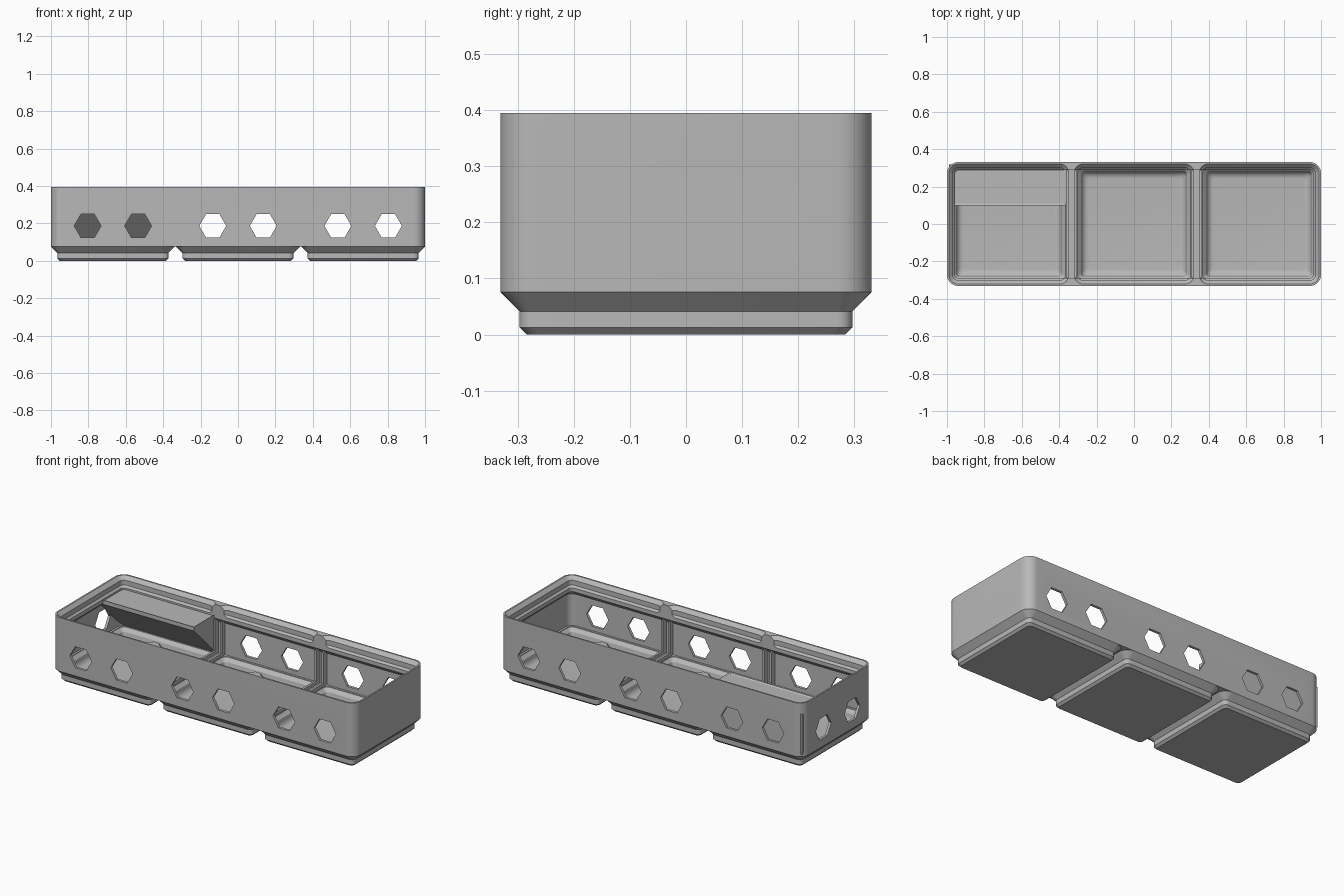
import bpy, bmesh, math
from mathutils import Matrix, Vector

if "Cube" in bpy.data.objects:
    bpy.data.objects.remove(bpy.data.objects["Cube"], do_unlink=True)

PITCH = 0.669                     # spacing of the three cells
HX, HY, HC = 1.0, 0.331, 0.331    # half sizes of the bin and of one cell
CELLS = (-PITCH, 0, PITCH)
RADIUS, WALL = 0.06, 0.0155

grey = bpy.data.materials.new("plain grey")
grey.use_nodes = True
grey.diffuse_color = (0.48, 0.48, 0.48, 1)
grey.node_tree.nodes["Principled BSDF"].inputs["Base Color"].default_value = grey.diffuse_color


def make_object(name, bm):
    bmesh.ops.recalc_face_normals(bm, faces=bm.faces)
    mesh = bpy.data.meshes.new(name)
    bm.to_mesh(mesh)
    bm.free()
    mesh.materials.append(grey)
    obj = bpy.data.objects.new(name, mesh)
    bpy.context.collection.objects.link(obj)
    return obj


def loft(bm, cx, hx, hy, profile, steps=8):
    """Stack rounded rectangles; profile holds (height, inset) pairs."""
    previous = None
    for z, inset in profile:
        r = max(RADIUS - inset, 0.022)
        ring = []
        for quarter, (sx, sy) in enumerate(((1, 1), (-1, 1), (-1, -1), (1, -1))):
            for i in range(steps + 1):
                a = (quarter + i / steps) * math.pi / 2
                ring.append(bm.verts.new((cx + sx * (hx - inset - r) + r * math.cos(a),
                                          sy * (hy - inset - r) + r * math.sin(a), z)))
        if previous:
            for i in range(len(ring)):
                j = (i + 1) % len(ring)
                bm.faces.new((previous[i], previous[j], ring[j], ring[i]))
        else:
            bm.faces.new(ring[::-1])
        previous = ring
    bm.faces.new(previous)


def loft_object(name, cx, hx, hy, profile):
    bm = bmesh.new()
    loft(bm, cx, hx, hy, profile)
    return make_object(name, bm)


def combine(target, tool, operation):
    """Apply a boolean and drop the tool object."""
    tool.hide_render = True
    mod = target.modifiers.new("cut", 'BOOLEAN')
    mod.operation, mod.solver, mod.object = operation, 'EXACT', tool
    bpy.context.view_layer.objects.active = target
    bpy.ops.object.modifier_apply(modifier=mod.name)
    bpy.data.objects.remove(tool, do_unlink=True)


def box(bm, low, high):
    low, high = Vector(low), Vector(high)
    size = Matrix.Diagonal((*(high - low), 1))
    bmesh.ops.create_cube(bm, size=1, matrix=Matrix.Translation((low + high) / 2) @ size)


def hex_cutter(x, y, along_x):
    bm = bmesh.new()
    bmesh.ops.create_cone(bm, cap_ends=True, segments=6, radius1=0.072, radius2=0.072, depth=0.06)
    # turn the prism so two corners point sideways
    points = {round(math.degrees(math.atan2(v.co.y, v.co.x))) % 60 for v in bm.verts}
    if 0 not in points:
        bm.transform(Matrix.Rotation(math.radians(30), 4, 'Z'))
    bm.transform(Matrix.Rotation(math.pi / 2, 4, 'X'))
    if along_x:
        bm.transform(Matrix.Rotation(math.pi / 2, 4, 'Z'))
    bm.transform(Matrix.Translation((x, y, 0.187)))
    return make_object("hex_cutter", bm)


# Outer shell with a stepped foot under each cell
body = loft_object("bin_body", 0, HX, HY, [(0.0757, 0), (0.395, 0)])
for cx in CELLS:
    foot = loft_object("foot", cx, HC, HC, [(0, 0.047), (0.0127, 0.0343), (0.0414, 0.0343),
                                            (0.0757, 0), (0.079, 0.0005), (0.09, 0.008)])
    combine(body, foot, 'UNION')

# Main pocket, narrowed at the top by the stacking lip
pocket = loft_object("pocket", 0, HX, HY, [(0.098, WALL), (0.286, WALL), (0.312, 0.0414), (0.42, 0.0414)])
combine(body, pocket, 'DIFFERENCE')

# Rounded hollow in each foot, and the stepped lip seat above it
hollow = [(0.11, 0.026), (0.095, 0.028), (0.076, 0.047), (0.065, 0.05)]
hollow += [(0.028 + 0.037 * (1 - math.sin(a)), 0.05 + 0.037 * (1 - math.cos(a)))
           for a in (math.pi / 2 * i / 6 for i in range(1, 7))]
for cx in CELLS:
    combine(body, loft_object("hollow", cx, HC, HC, hollow[::-1]), 'DIFFERENCE')
    seat = loft_object("lip_seat", cx, HC, HC, [(0.3346, 0.0414), (0.3458, 0.0303),
                                                (0.3745, 0.0303), (0.4, 0.0048)])
    combine(body, seat, 'DIFFERENCE')

# Hexagonal holes through all four walls
for side in (-1, 1):
    for offset in (-0.135, 0.135):
        for cx in CELLS:
            combine(body, hex_cutter(cx + offset, side * (HY - 0.01), False), 'DIFFERENCE')
        combine(body, hex_cutter(side * (HX - 0.01), offset, True), 'DIFFERENCE')

# Divider guides: floor rails and upright ribs on both long walls
bm = bmesh.new()
for cx in (-PITCH / 2, PITCH / 2):
    for side in (-1, 1):
        x0, x1 = sorted((cx + side * 0.016, cx + side * 0.029))
        box(bm, (x0, -0.314, 0.09), (x1, 0.314, 0.118))
        for wall in (-1, 1):
            y0, y1 = sorted((wall * 0.284, wall * 0.318))
            box(bm, (x0, y0, 0.095), (x1, y1, 0.3))
make_object("divider_guides", bm)

# Label shelf: wedge with a 45 degree underside and a shallow recess on top
bm = bmesh.new()
section = ((0.318, 0.088), (0.1, 0.306), (0.1, 0.33), (0.318, 0.33))
ends = [[bm.verts.new((x, y, z)) for y, z in section] for x in (-0.988, -0.36)]
bm.faces.new(ends[0])
bm.faces.new(ends[1][::-1])
for i in range(4):
    j = (i + 1) % 4
    bm.faces.new((ends[0][i], ends[1][i], ends[1][j], ends[0][j]))
bmesh.ops.recalc_face_normals(bm, faces=bm.faces)
top = [f for f in bm.faces if f.normal.z > 0.9]
bmesh.ops.inset_region(bm, faces=top, thickness=0.013)
bmesh.ops.translate(bm, verts=top[0].verts, vec=(0, 0, -0.006))
make_object("label_shelf", bm)

# Smooth the rounded corners, keep the edges sharp
bpy.ops.object.select_all(action='DESELECT')
body.select_set(True)
bpy.context.view_layer.objects.active = body
bpy.ops.object.shade_smooth_by_angle(angle=math.radians(28))
